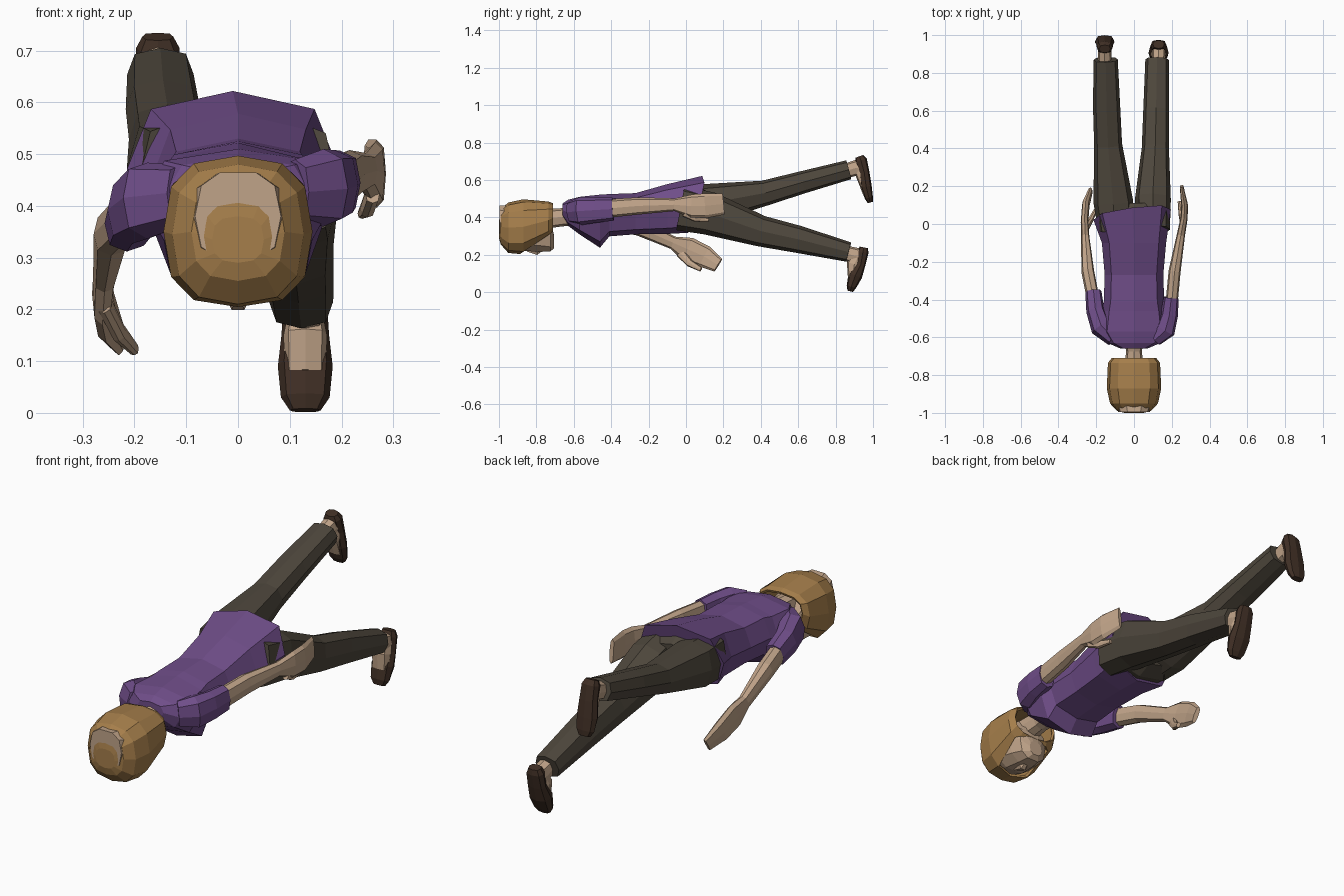
import bpy, bmesh, math
from mathutils import Vector


def material(name, col):
    m = bpy.data.materials.new(name)
    m.diffuse_color = (*col, 1)
    return m


SKIN = material("skin", (0.53, 0.37, 0.25))
SHIRT = material("purple_cloth", (0.16, 0.075, 0.25))
PANTS = material("trouser_cloth", (0.075, 0.062, 0.045))
HAIR = material("hair", (0.38, 0.21, 0.07))
SHOE = material("shoe_leather", (0.05, 0.028, 0.018))


def loft(name, stations, mat, n=8, tilt=True, caps=(True, True), p=0.75):
    """Skin rings given as (x, y, z, half width, half height)."""
    bm = bmesh.new()
    pts = [Vector(s[:3]) for s in stations]
    rings = []
    for i, s in enumerate(stations):
        t = Vector((0, 1, 0))
        if tilt:
            t = (pts[min(i + 1, len(pts) - 1)] - pts[max(i - 1, 0)]).normalized()
        side = (Vector((1, 0, 0)) - t * t.x).normalized()
        up = side.cross(t)
        ring = []
        for k in range(n):
            a = 2 * math.pi * k / n
            c, d = (math.copysign(abs(v) ** p, v) if abs(v) > 1e-6 else 0
                    for v in (math.cos(a), math.sin(a)))
            ring.append(bm.verts.new(pts[i] + side * s[3] * c + up * s[4] * d))
        rings.append(ring)
    for r, q in zip(rings, rings[1:]):
        for k in range(n):
            bm.faces.new((r[k], r[(k + 1) % n], q[(k + 1) % n], q[k]))
    for use, ring in zip(caps, (rings[0], rings[-1])):
        if use:
            bm.faces.new(ring)
    bmesh.ops.recalc_face_normals(bm, faces=bm.faces)
    me = bpy.data.meshes.new(name)
    bm.to_mesh(me)
    bm.free()
    me.materials.append(mat)
    ob = bpy.data.objects.new(name, me)
    bpy.context.collection.objects.link(ob)
    return ob


# shirt body, with bust and a slanted hem
shirt = loft("shirt", [
    (0, -.66, .44, .07, .035), (0, -.63, .425, .14, .07), (0, -.57, .41, .185, .10),
    (0, -.46, .38, .17, .142), (0, -.41, .412, .16, .113), (0, -.27, .42, .155, .11),
    (0, -.10, .445, .17, .133), (-.01, .05, .47, .205, .152)], SHIRT, tilt=False)
for v in shirt.data.vertices:
    if v.co.y > 0:
        v.co.y += .25 * (v.co.z - .47) + .13 * v.co.x

# trousers
loft("trouser_seat", [(0, -.06, .45, .16, .12), (0, .04, .455, .185, .13),
                      (0, .11, .45, .12, .09)], PANTS, tilt=False)
loft("left_trouser_leg", [
    (-.10, -.03, .46, .09, .11), (-.11, .12, .475, .105, .105), (-.137, .42, .53, .074, .068),
    (-.145, .62, .587, .072, .06), (-.15, .87, .655, .064, .052)], PANTS)
loft("right_trouser_leg", [
    (.10, -.03, .45, .09, .12), (.10, .13, .42, .095, .115), (.113, .4, .327, .072, .083),
    (.117, .6, .283, .068, .073), (.122, .87, .215, .062, .053)], PANTS)

# feet and low shoes, toes pointing down
loft("left_foot", [(-.155, .84, .645, .035, .038), (-.155, .91, .665, .035, .042),
                   (-.155, .95, .66, .035, .045)], SKIN)
loft("left_instep", [(-.155, .92, .69, .03, .03), (-.155, .94, .62, .038, .03),
                     (-.155, .965, .53, .035, .02)], SKIN)
loft("left_shoe", [(-.155, .927, .727, .03, .022), (-.155, .935, .705, .042, .033),
                   (-.155, .953, .64, .045, .028), (-.155, .963, .565, .052, .03),
                   (-.155, .978, .505, .046, .022), (-.155, .985, .48, .03, .014)], SHOE)
loft("right_foot", [(.13, .84, .215, .035, .038), (.13, .90, .195, .036, .045),
                    (.13, .95, .185, .035, .045)], SKIN)
loft("right_instep", [(.13, .93, .21, .03, .03), (.13, .90, .15, .042, .042),
                      (.13, .89, .08, .04, .025)], SKIN)
loft("right_shoe", [(.13, .951, .24, .03, .022), (.13, .946, .215, .042, .03),
                    (.13, .935, .15, .046, .025), (.13, .905, .09, .053, .038),
                    (.13, .884, .03, .047, .026), (.13, .878, .005, .03, .015)], SHOE)

# sleeves
loft("left_sleeve", [(-.11, -.61, .42, .04, .06), (-.175, -.55, .41, .055, .075),
                     (-.205, -.46, .39, .048, .065), (-.215, -.36, .365, .043, .055)], SHIRT)
loft("right_sleeve", [(.11, -.61, .43, .04, .06), (.165, -.56, .435, .055, .075),
                      (.187, -.48, .44, .046, .068), (.197, -.39, .445, .04, .062)], SHIRT)

# bare arms with mitten hands
loft("left_arm", [(-.212, -.42, .38, .033, .045), (-.245, -.25, .345, .034, .043),
                  (-.258, -.07, .265, .022, .035), (-.262, .01, .23, .02, .066),
                  (-.255, .10, .19, .02, .06), (-.23, .172, .145, .011, .04)], SKIN)
loft("left_thumb", [(-.258, -.03, .21, .014, .025), (-.23, .02, .155, .014, .02),
                    (-.2, .08, .122, .009, .012)], SKIN)
loft("right_arm", [(.196, -.45, .445, .032, .05), (.215, -.25, .462, .032, .046),
                   (.248, -.06, .468, .022, .034), (.265, .03, .46, .019, .063),
                   (.268, .10, .462, .018, .066), (.252, .2, .472, .01, .057)], SKIN)
loft("right_thumb", [(.26, -.01, .425, .014, .022), (.25, .05, .395, .014, .018),
                     (.24, .12, .385, .009, .01)], SKIN)

# neck, head and nose; the scalp just breaks through the hair at the crown
loft("neck", [(0, -.61, .41, .055, .055), (0, -.67, .40, .042, .048),
              (0, -.78, .39, .05, .055)], SKIN)
loft("head", [(0, -.705, .27, .035, .035), (0, -.725, .30, .075, .085),
              (0, -.78, .325, .095, .113), (0, -.86, .335, .11, .118),
              (0, -.94, .355, .105, .11), (0, -.996, .38, .083, .088)], SKIN, n=10, tilt=False)
loft("nose", [(0, -.85, .225, .01, .008), (0, -.795, .215, .02, .018),
              (0, -.78, .225, .014, .01)], SKIN, n=6)

# helmet of hair, open over the face
hair = loft("hair", [
    (0, -.71, .40, .118, .075), (0, -.735, .385, .138, .10), (0, -.87, .35, .144, .147),
    (0, -.95, .345, .127, .135), (0, -.99, .35, .09, .095), (0, -1, .335, .05, .045)],
    HAIR, n=12, tilt=False, caps=(False, True))
bm = bmesh.new()
bm.from_mesh(hair.data)
bmesh.ops.bisect_plane(bm, geom=bm.verts[:] + bm.edges[:] + bm.faces[:],
                       plane_co=(0, -.88, .21), plane_no=(0, .55, -.83), clear_outer=True)
bm.to_mesh(hair.data)
bm.free()
shell = hair.modifiers.new("thickness", 'SOLIDIFY')
shell.thickness = 0.012
